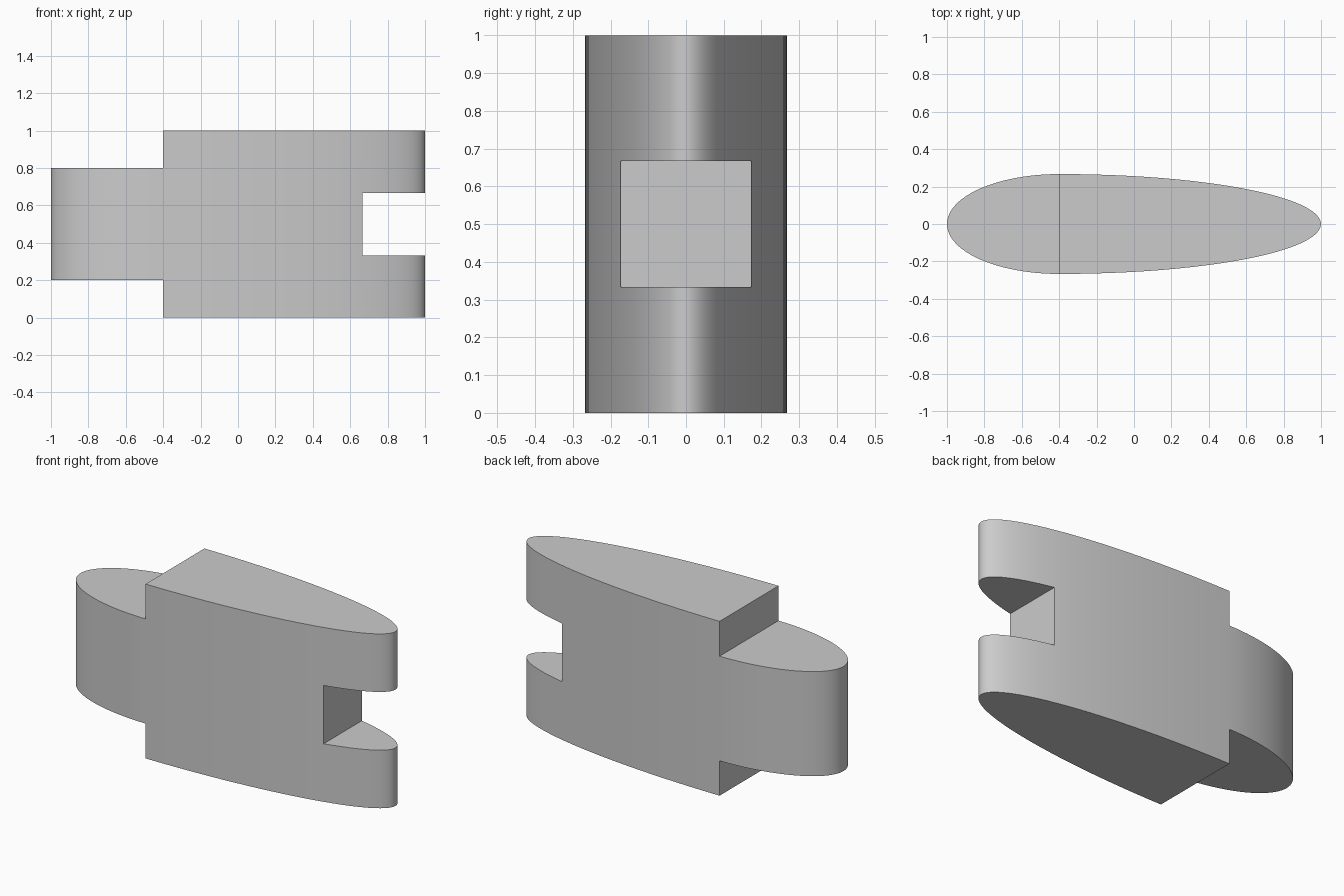
import bpy, bmesh, math

cube = bpy.data.objects.get("Cube")
if cube:
    bpy.data.objects.remove(cube, do_unlink=True)

JOIN_X = -0.4       # widest station, where the two half ellipses meet
HALF_WIDTH = 0.267
NOSE, TAIL = 0.6, 1.4
STEPS = 96

grey = bpy.data.materials.new("plain grey")
grey.use_nodes = True
colour = (0.6, 0.6, 0.6, 1)
grey.diffuse_color = colour
grey.node_tree.nodes["Principled BSDF"].inputs["Base Color"].default_value = colour


def add_object(name, bm):
    bmesh.ops.recalc_face_normals(bm, faces=bm.faces)
    mesh = bpy.data.meshes.new(name)
    bm.to_mesh(mesh)
    bm.free()
    obj = bpy.data.objects.new(name, mesh)
    mesh.materials.append(grey)
    bpy.context.collection.objects.link(obj)
    return obj


def box(name, x0, x1, z0, z1):
    bm = bmesh.new()
    bmesh.ops.create_cube(bm, size=1)
    for v in bm.verts:
        v.co = (x1 if v.co.x > 0 else x0, v.co.y, z1 if v.co.z > 0 else z0)
    return add_object(name, bm)


# Streamlined body: extruded profile of two half ellipses
bm = bmesh.new()
ring = []
for i in range(STEPS):
    a = math.tau * i / STEPS
    length = TAIL if math.cos(a) > 0 else NOSE
    ring.append(bm.verts.new((JOIN_X + length * math.cos(a), HALF_WIDTH * math.sin(a), 0)))
base = bm.faces.new(ring)
top = bmesh.ops.extrude_face_region(bm, geom=[base])["geom"]
for v in top:
    if isinstance(v, bmesh.types.BMVert):
        v.co.z = 1
body = add_object("streamlined_body", bm)

# Steps above and below the rounded end, and the slot in the tapered end
cutters = [
    box("upper_step_cutter", -1.2, JOIN_X, 0.8, 1.2),
    box("lower_step_cutter", -1.2, JOIN_X, -0.2, 0.2),
    box("slot_cutter", 0.665, 1.2, 0.333, 0.667),
]
bpy.ops.object.select_all(action='DESELECT')
body.select_set(True)
bpy.context.view_layer.objects.active = body
for cutter in cutters:
    cut = body.modifiers.new(cutter.name, 'BOOLEAN')
    cut.operation = 'DIFFERENCE'
    cut.solver = 'EXACT'
    cut.object = cutter
    bpy.ops.object.modifier_apply(modifier=cut.name)
    bpy.data.objects.remove(cutter, do_unlink=True)

bpy.ops.object.shade_smooth_by_angle(angle=math.radians(30))
